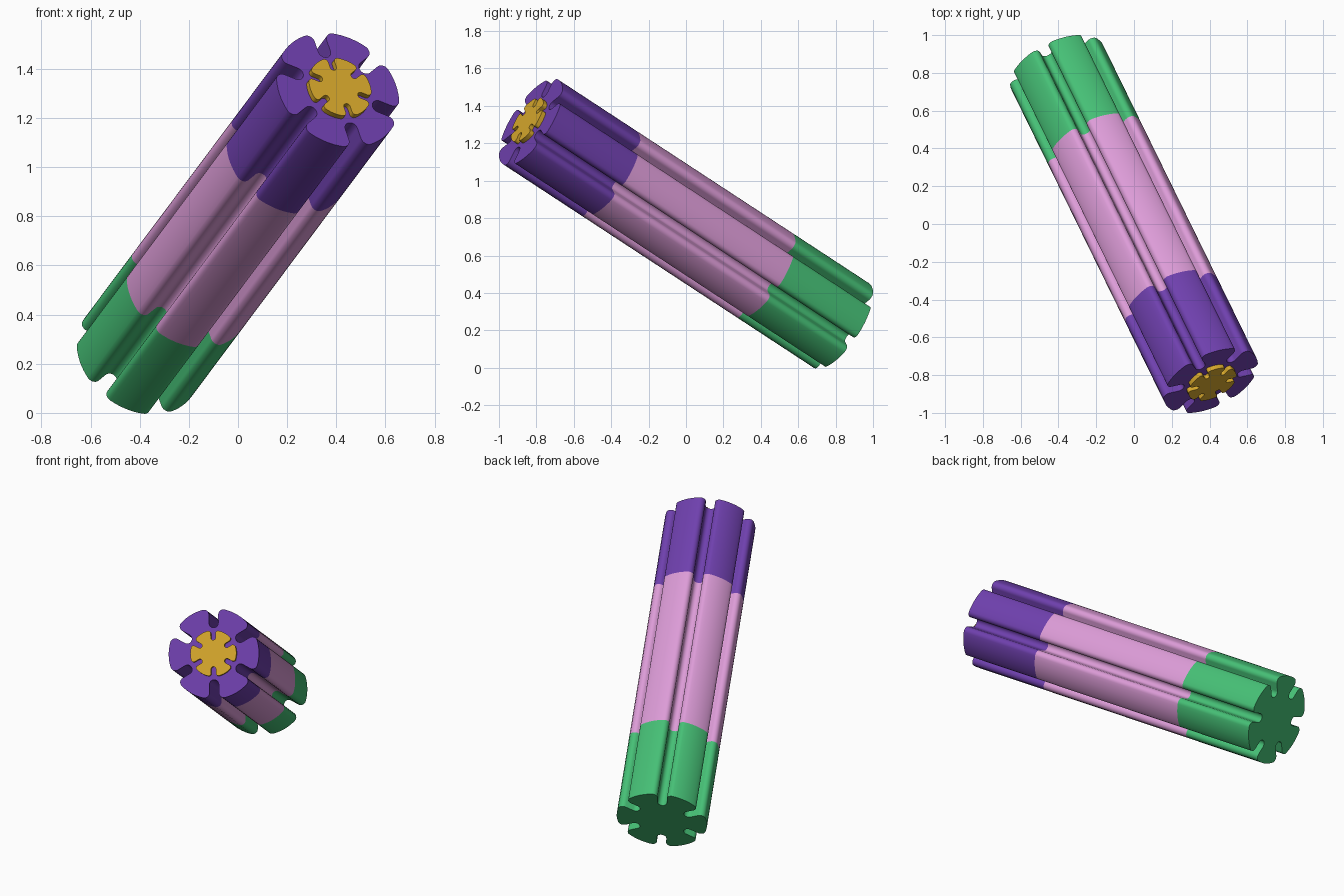
import bpy, bmesh, math
from mathutils import Vector, Matrix

if "Cube" in bpy.data.objects:
    bpy.data.objects.remove(bpy.data.objects["Cube"])

R = 0.27                     # outer radius of the fluted shaft
HALF = 1.072                 # half of the shaft length
PHASE = math.radians(5)      # turn of the lobes around the axis
AXIS = Vector((0.379, -0.774, 0.507)).normalized()


def material(name, rgb):
    lin = [(c / 255 / 12.92) if c < 11 else ((c / 255 + 0.055) / 1.055) ** 2.4 for c in rgb]
    m = bpy.data.materials.new(name)
    m.diffuse_color = (*lin, 1)
    m.use_nodes = True
    m.node_tree.nodes["Principled BSDF"].inputs["Base Color"].default_value = m.diffuse_color
    return m


green = material("green", (70, 192, 118))
pink = material("pink", (221, 156, 216))
purple = material("purple", (111, 64, 174))
gold = material("gold", (215, 168, 44))


def lobed_profile(r, groove=0.155, w=0.028, q=0.03):
    """Closed outline with six round-edged lobes; groove bottom radius, half width, edge rounding."""
    half = []                # from groove bottom to lobe middle, groove lies along +x
    for i in range(7):
        a = math.pi - i / 6 * math.pi / 2
        half.append((groove + w + w * math.cos(a), w * math.sin(a)))
    cx, cy = math.sqrt((r - q) ** 2 - (w + q) ** 2), w + q
    end = math.atan2(cy, cx)
    for i in range(8):
        a = -math.pi / 2 + i / 7 * (end + math.pi / 2)
        half.append((cx + q * math.cos(a), cy + q * math.sin(a)))
    for i in range(1, 5):
        a = end + (math.radians(30) - end) * i / 4
        half.append((r * math.cos(a), r * math.sin(a)))
    mirrored = [(x, -y) for x, y in reversed(half[1:-1])]
    unit = mirrored + half
    pts = []
    for k in range(6):
        t = math.radians(30 + 60 * k) + PHASE
        c, s = math.cos(t), math.sin(t)
        pts += [(x * c - y * s, x * s + y * c) for x, y in unit]
    return pts


# local x is level, local z runs along the shaft towards the raised front end
u = Vector((-AXIS.y, AXIS.x, 0)).normalized()
v = AXIS.cross(u)
placement = Matrix((u, v, AXIS)).transposed().to_4x4()
placement.translation = (0, 0, 0.77)


def extrude(name, pts, levels, mats):
    bm = bmesh.new()
    rings = [[bm.verts.new((x, y, z)) for x, y in pts] for z in levels]
    n = len(pts)
    for k in range(len(levels) - 1):
        for i in range(n):
            j = (i + 1) % n
            f = bm.faces.new((rings[k][i], rings[k][j], rings[k + 1][j], rings[k + 1][i]))
            f.material_index = k
    bm.faces.new(rings[0][::-1]).material_index = 0
    bm.faces.new(rings[-1]).material_index = len(mats) - 1
    bm.transform(placement)
    bmesh.ops.recalc_face_normals(bm, faces=bm.faces)
    me = bpy.data.meshes.new(name)
    bm.to_mesh(me)
    bm.free()
    for m in mats:
        me.materials.append(m)
    ob = bpy.data.objects.new(name, me)
    bpy.context.collection.objects.link(ob)
    bpy.ops.object.select_all(action='DESELECT')
    ob.select_set(True)
    bpy.context.view_layer.objects.active = ob
    bpy.ops.object.shade_smooth_by_angle(angle=math.radians(35))
    return ob


# fluted shaft in three colour bands
extrude("fluted_shaft", lobed_profile(R), [-HALF, -HALF / 2, HALF / 2, HALF], [green, pink, purple])

# small raised lobed plate on the front end
k = 0.51
small = [(x * k, y * k) for x, y in lobed_profile(R)]
extrude("end_plate", small, [HALF - 0.01, HALF + 0.025], [gold])
